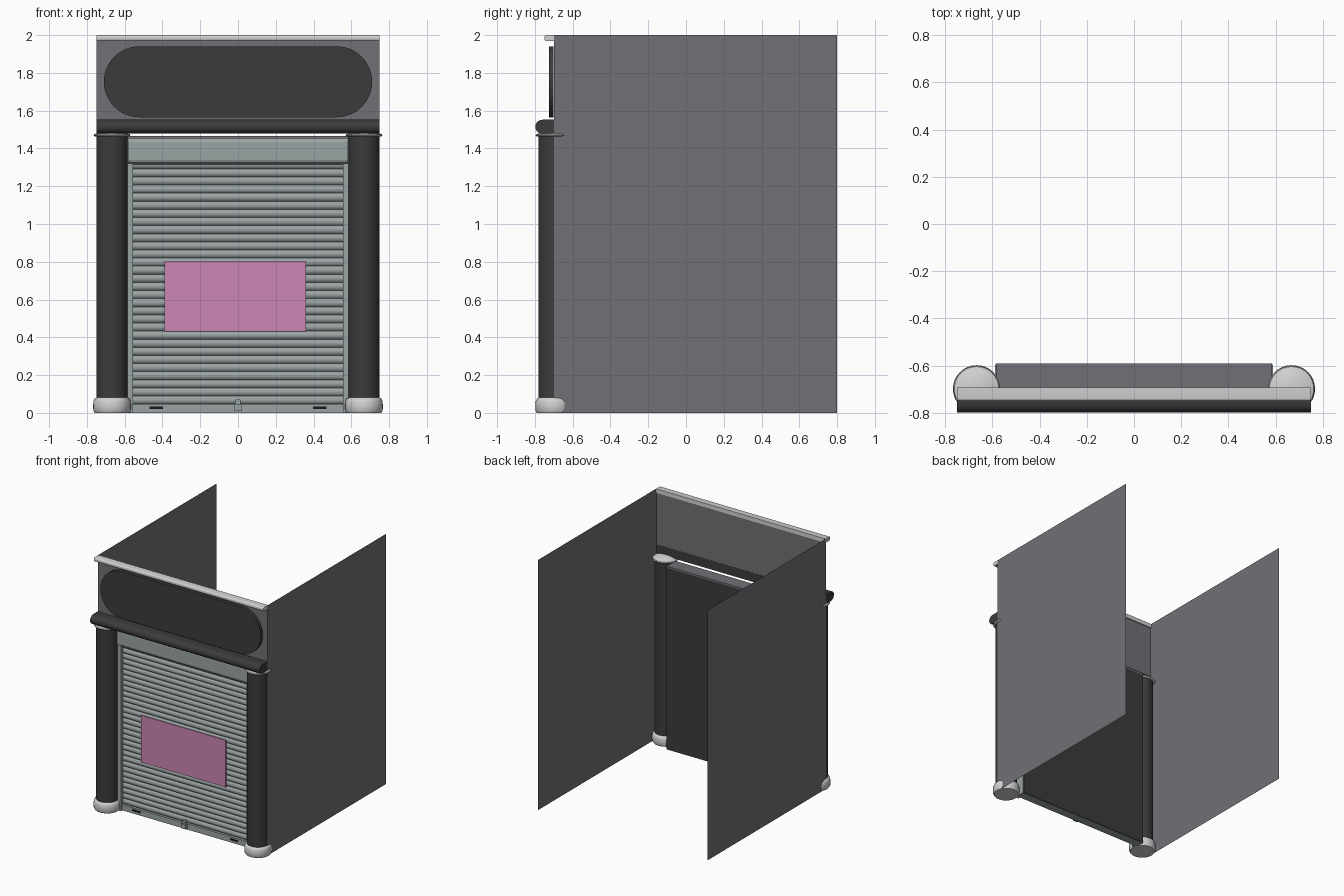
import bpy, bmesh, math

if "Cube" in bpy.data.objects:
    bpy.data.objects.remove(bpy.data.objects["Cube"])


def material(name, r, g, b):
    m = bpy.data.materials.new(name)
    m.diffuse_color = (r, g, b, 1)
    m.use_nodes = True
    m.node_tree.nodes["Principled BSDF"].inputs["Base Color"].default_value = m.diffuse_color
    return m


WALL = material("wall_grey", 0.165, 0.16, 0.178)
DARK = material("charcoal", 0.044, 0.044, 0.044)
LIGHT = material("pale_stone", 0.64, 0.64, 0.65)
STEEL = material("shutter_steel", 0.33, 0.37, 0.37)
PINK = material("pink", 0.60, 0.24, 0.45)
BLACK = material("black", 0.008, 0.008, 0.008)


def finish(name, bm, mat, smooth=None):
    bmesh.ops.recalc_face_normals(bm, faces=bm.faces)
    me = bpy.data.meshes.new(name)
    bm.to_mesh(me)
    bm.free()
    me.materials.append(mat)
    ob = bpy.data.objects.new(name, me)
    bpy.context.collection.objects.link(ob)
    if smooth:
        bpy.ops.object.select_all(action='DESELECT')
        ob.select_set(True)
        bpy.context.view_layer.objects.active = ob
        bpy.ops.object.shade_smooth_by_angle(angle=math.radians(smooth))
    return ob


def box(name, mat, x0, x1, y0, y1, z0, z1):
    bm = bmesh.new()
    bmesh.ops.create_cube(bm, size=1)
    for v in bm.verts:
        v.co = ((x0 + x1) / 2 + v.co.x * (x1 - x0), (y0 + y1) / 2 + v.co.y * (y1 - y0),
                (z0 + z1) / 2 + v.co.z * (z1 - z0))
    return finish(name, bm, mat)


def plane(name, mat, pts):
    bm = bmesh.new()
    bm.faces.new([bm.verts.new(p) for p in pts])
    return finish(name, bm, mat)


def extrude(name, mat, pts, offset, smooth=None):
    """Closed outline of 3D points pushed along offset."""
    bm = bmesh.new()
    f = bm.faces.new([bm.verts.new(p) for p in pts])
    r = bmesh.ops.extrude_face_region(bm, geom=[f], use_keep_orig=True)
    for v in [g for g in r["geom"] if isinstance(g, bmesh.types.BMVert)]:
        v.co.x += offset[0]
        v.co.y += offset[1]
        v.co.z += offset[2]
    return finish(name, bm, mat, smooth)


def bar(name, mat, profile, half, smooth=None):
    return extrude(name, mat, [(-half, y, z) for y, z in profile], (2 * half, 0, 0), smooth)


def lathe(name, mat, profile, x, y, n=32):
    bm = bmesh.new()
    rings = [[bm.verts.new((x + r * math.cos(2 * math.pi * i / n),
                            y + r * math.sin(2 * math.pi * i / n), z)) for i in range(n)]
             for r, z in profile]
    for a, b in zip(rings, rings[1:]):
        for i in range(n):
            j = (i + 1) % n
            bm.faces.new((a[i], a[j], b[j], b[i]))
    bm.faces.new(rings[0])
    bm.faces.new(rings[-1])
    return finish(name, bm, mat, 40)


def arc(cy, cz, ry, rz, a0, a1, n=10):
    return [(cy + ry * math.cos(math.radians(a0 + (a1 - a0) * i / n)),
             cz + rz * math.sin(math.radians(a0 + (a1 - a0) * i / n))) for i in range(n + 1)]


# Side walls, columns and shutter guides on both sides
for side, s in (("left", -1), ("right", 1)):
    x = 0.75 * s
    plane(side + "_wall", WALL, [(x, -0.7, 0), (x, 0.8, 0), (x, 0.8, 2), (x, -0.7, 2)])
    cx = 0.667 * s
    lathe(side + "_column", DARK, [(0.082, 0.07), (0.082, 1.468)], cx, -0.698)
    lathe(side + "_column_base", LIGHT,
          [(0.092, 0), (0.099, 0.012), (0.1, 0.04), (0.098, 0.062), (0.092, 0.075), (0.082, 0.081)],
          cx, -0.698)
    lathe(side + "_column_cap", LIGHT,
          [(0.083, 1.462), (0.094, 1.465), (0.098, 1.47), (0.094, 1.476), (0.075, 1.481),
           (0.055, 1.489), (0.02, 1.493)], cx, -0.698)
    g0, g1 = sorted((0.557 * s, 0.588 * s))
    box(side + "_shutter_guide", STEEL, g0, g1, -0.685, -0.596, 0, 1.45)
    # Slots in the bottom bar
    box(side + "_bar_slot", BLACK, 0.433 * s - 0.036, 0.433 * s + 0.036, -0.671, -0.664, 0.02, 0.033)

# Fascia wall above the door
plane("fascia_wall", WALL, [(-0.75, -0.7, 1.48), (0.75, -0.7, 1.48), (0.75, -0.7, 2), (-0.75, -0.7, 2)])

# Rounded sign board
cz, r, straight = 1.753, 0.188, 0.522
outline = [(straight + px, pz) for px, pz in arc(0, cz, r, r, -90, 90, 24)]
outline += [(-straight + px, pz) for px, pz in arc(0, cz, r, r, 90, 270, 24)]
extrude("sign_board", DARK, [(px, -0.701, pz) for px, pz in outline], (0, -0.025, 0), 30)

# Top trim and the cornice above the columns
bar("top_trim", LIGHT, [(-0.692, 2), (-0.692, 1.968)] + arc(-0.738, 1.98, 0.012, 0.012, 270, 180, 4)
    + arc(-0.738, 1.988, 0.012, 0.012, 180, 90, 4), 0.75, 40)
bar("cornice", DARK, [(-0.699, 1.552), (-0.699, 1.485), (-0.72, 1.478)]
    + arc(-0.758, 1.515, 0.04, 0.037, 270, 90, 14), 0.75, 40)

# Door head, shutter hood and dark backing
box("door_head", WALL, -0.585, 0.585, -0.70, -0.59, 1.452, 1.465)
bar("shutter_hood", STEEL, [(-0.60, 1.452), (-0.60, 1.315), (-0.675, 1.315), (-0.692, 1.325),
                            (-0.698, 1.34), (-0.698, 1.435), (-0.688, 1.452)], 0.583)
box("shutter_backing", DARK, -0.585, 0.585, -0.595, -0.59, 0, 1.452)

# Corrugated roller shutter
slats, z0, z1 = 30, 0.046, 1.335
pitch = (z1 - z0) / slats
front = []
for i in range(slats):
    for t in (0, 0.1, 0.3, 0.55, 0.8, 0.92):
        front.append((-0.648 - 0.013 * math.sin(math.pi * t) ** 0.7, z0 + (i + t) * pitch))
bar("roller_shutter", STEEL, [(-0.60, z0)] + front + [(-0.648, z1), (-0.60, z1)], 0.56, 50)
box("shutter_bottom_bar", STEEL, -0.56, 0.56, -0.667, -0.597, 0, 0.046)

# Pink notice plate
box("notice_plate", PINK, -0.39, 0.36, -0.669, -0.661, 0.43, 0.805)

# Padlock and hasp
box("padlock_body", STEEL, -0.02, 0.02, -0.69, -0.667, 0.01, 0.047)
box("padlock_hasp", STEEL, -0.012, 0.012, -0.682, -0.66, 0.047, 0.072)
